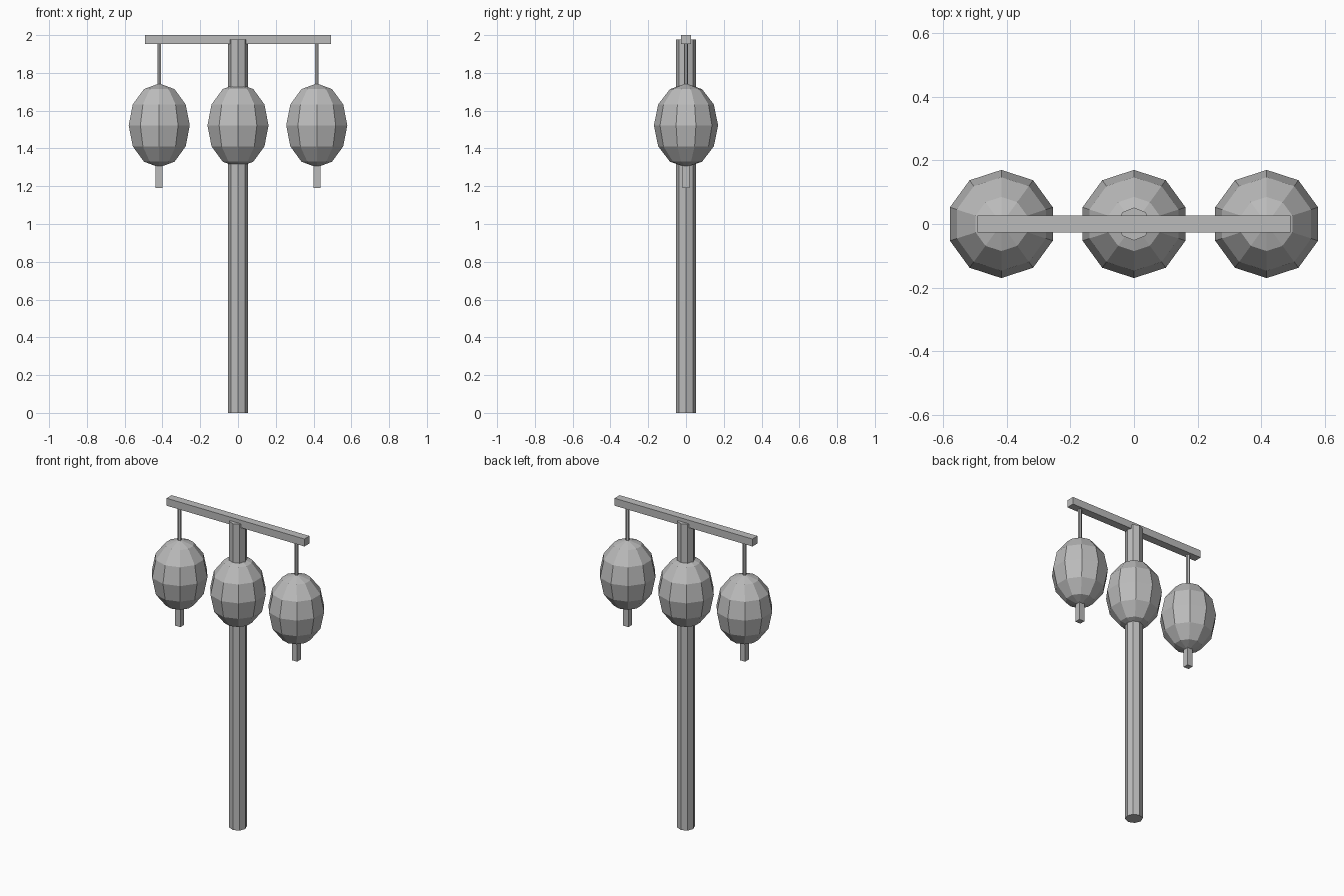
import bpy

cube = bpy.data.objects.get("Cube")
if cube:
    bpy.data.objects.remove(cube, do_unlink=True)

grey = bpy.data.materials.new("plain_grey")
grey.use_nodes = True
GREY = (0.5, 0.5, 0.5, 1)
grey.diffuse_color = GREY
grey.node_tree.nodes["Principled BSDF"].inputs["Base Color"].default_value = GREY


def finish(name, scale=None):
    """Name the newest object, bake its scale and colour it."""
    ob = bpy.context.object
    ob.name = ob.data.name = name
    if scale:
        ob.scale = scale
        bpy.ops.object.transform_apply(location=False, rotation=False, scale=True)
    ob.data.materials.append(grey)


def box(name, x, z0, z1, width, depth):
    bpy.ops.mesh.primitive_cube_add(size=1, location=(x, 0, (z0 + z1) / 2))
    finish(name, (width, depth, z1 - z0))


def rod(name, x, z0, z1, radius, sides):
    bpy.ops.mesh.primitive_cylinder_add(
        vertices=sides, radius=radius, depth=z1 - z0, location=(x, 0, (z0 + z1) / 2))
    finish(name)


def lantern(name, x):
    bpy.ops.mesh.primitive_uv_sphere_add(
        segments=10, ring_count=6, radius=1, location=(x, 0, 1.522))
    finish(name, (0.17, 0.17, 0.222))


# Post and crossbar
rod("post", 0, 0, 1.977, 0.052, 8)
box("crossbar", 0, 1.952, 2, 0.985, 0.052)

# Middle lantern sits around the post
lantern("middle_lantern", 0)

# Hanging lanterns with cord and tassel
for side, x in (("right", -0.417), ("left", 0.417)):
    lantern(side + "_lantern", x)
    rod(side + "_cord", x, 1.74, 1.96, 0.011, 6)
    box(side + "_tassel", x, 1.19, 1.32, 0.037, 0.037)
